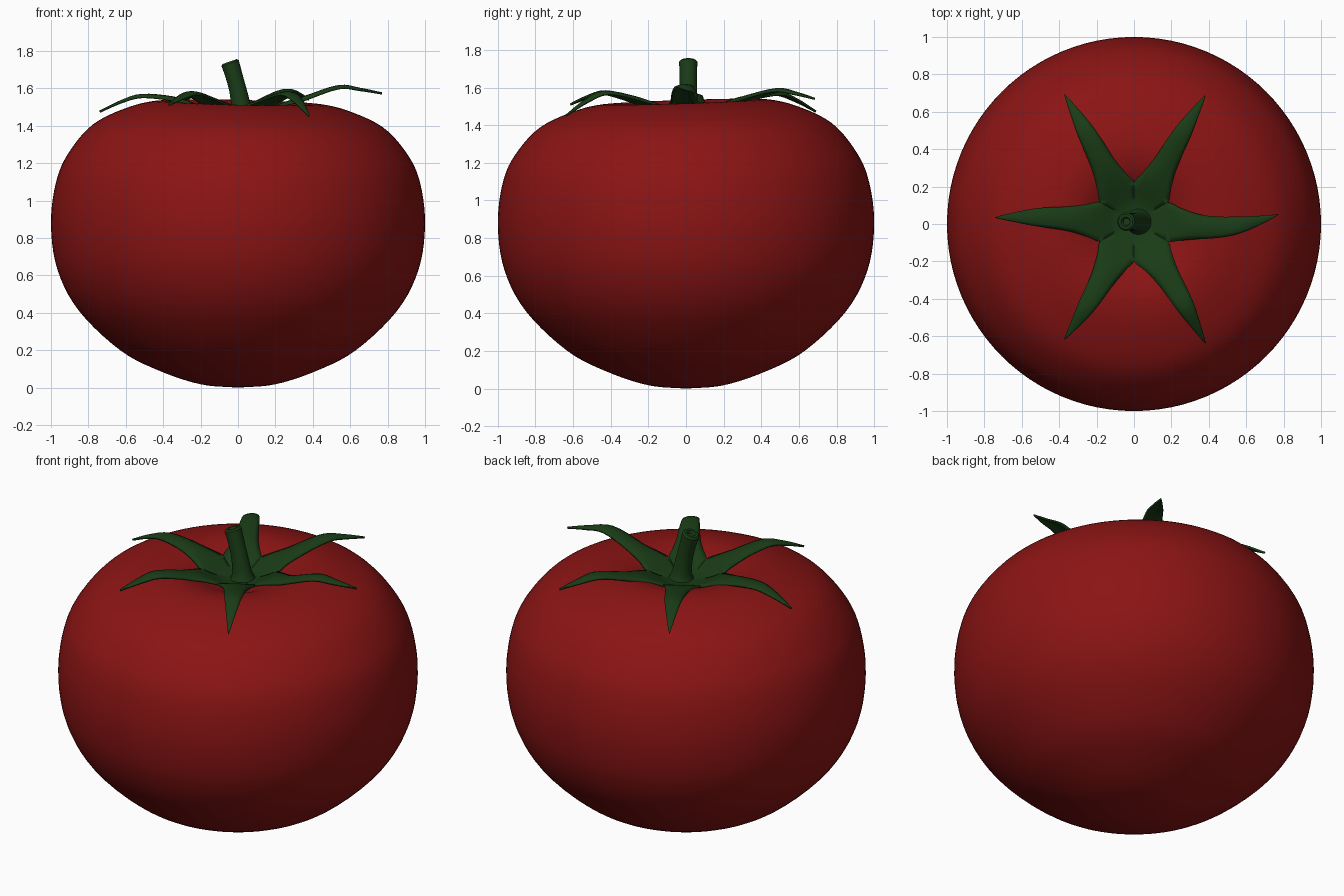
import bpy, bmesh, math
from mathutils import Vector

if "Cube" in bpy.data.objects:
    bpy.data.objects.remove(bpy.data.objects["Cube"])


def material(name, rgb):
    m = bpy.data.materials.new(name)
    m.diffuse_color = (*rgb, 1)
    m.use_nodes = True
    m.node_tree.nodes["Principled BSDF"].inputs["Base Color"].default_value = m.diffuse_color
    return m


def spline(pts, steps):
    """Catmull-Rom points through a short list."""
    p = [Vector(q) for q in pts]
    p = [2 * p[0] - p[1]] + p + [2 * p[-1] - p[-2]]
    out = []
    for i in range(1, len(p) - 2):
        a, b, c, d = p[i - 1:i + 3]
        for k in range(steps):
            t = k / steps
            out.append(0.5 * (2 * b + (c - a) * t + (2 * a - 5 * b + 4 * c - d) * t * t
                              + (3 * b - a - 3 * c + d) * t ** 3))
    return out + [p[-2]]


def finish(bm, name, mat, angle=None):
    bmesh.ops.remove_doubles(bm, verts=bm.verts, dist=0.0005)
    bmesh.ops.recalc_face_normals(bm, faces=bm.faces)
    me = bpy.data.meshes.new(name)
    bm.to_mesh(me)
    bm.free()
    ob = bpy.data.objects.new(name, me)
    bpy.context.collection.objects.link(ob)
    me.materials.append(mat)
    for f in me.polygons:
        f.use_smooth = True
    if angle:
        bpy.context.view_layer.objects.active = ob
        ob.select_set(True)
        bpy.ops.object.shade_smooth_by_angle(angle=angle)
        ob.select_set(False)
    return ob


def bridge(bm, rings, closed=True):
    for a, b in zip(rings, rings[1:]):
        n = len(a)
        for i in range(n if closed else n - 1):
            j = (i + 1) % n
            bm.faces.new((a[i], a[j], b[j], b[i]))


red = material("red_skin", (0.26, 0.007, 0.007))
green = material("green_leaf", (0.010, 0.045, 0.008))

# Fruit: lathed profile with a slightly uneven shoulder
profile = spline([(0, 0, 0), (0.2, 0, 0.018), (0.42, 0, 0.09), (0.63, 0, 0.2), (0.85, 0, 0.41),
                  (0.965, 0, 0.63), (1, 0, 0.87), (0.975, 0, 1.09), (0.91, 0, 1.245),
                  (0.775, 0, 1.4), (0.58, 0, 1.492), (0.42, 0, 1.525), (0.3, 0, 1.51),
                  (0.2, 0, 1.468), (0.1, 0, 1.43), (0, 0, 1.42)], 5)
bm = bmesh.new()
rings = []
for p in profile:
    r = max(p.x, 0)
    ring = []
    for i in range(96):
        a = math.tau * i / 96
        w = max(0, min(1, (p.z - 1.1) / 0.35)) * min(1, r / 0.3)
        z = p.z + w * 0.016 * math.cos(a - math.radians(125))
        ring.append(bm.verts.new((r * math.cos(a), r * math.sin(a), z)))
    rings.append(ring)
bridge(bm, rings)
finish(bm, "fruit", red)

# Calyx: six pointed sepals sharing a central dish
# tip x, tip y, tip z, peak z, sideways bend
sepals = [(0.77, 0.05, 1.573, 1.612, -0.04), (0.38, 0.685, 1.54, 1.592, 0.01),
          (-0.37, 0.69, 1.472, 1.575, -0.01), (-0.74, 0.035, 1.475, 1.565, -0.015),
          (-0.37, -0.615, 1.51, 1.58, 0.01), (0.38, -0.635, 1.452, 1.578, 0.01)]
centre = Vector((0, 0.012, 0))
bm = bmesh.new()
for k, (tx, ty, tz, pz, bend) in enumerate(sepals):
    tip = Vector((tx, ty, 0)) - centre
    L = tip.length
    base = math.radians(60 * k)
    turn = math.atan2(tip.y, tip.x) - base
    turn = (turn + math.pi) % math.tau - math.pi
    # x = distance, y = half width, z = height
    path = spline([(0, 0, 1.44), (0.1, 0.0577, 1.455), (0.18, 0.104, 1.49), (0.25, 0.086, 1.522),
                   (0.35, 0.064, 1.552), (0.5 * L / 0.72, 0.047, pz),
                   (0.61 * L / 0.72, 0.026, pz * 0.62 + tz * 0.38), (L, 0.001, tz)], 4)
    rows = []
    for p in path:
        f = max(0, min(1, (p.x - 0.18) / (L - 0.18)))
        ang = base + turn * f
        d = Vector((math.cos(ang), math.sin(ang), 0))
        s = Vector((-d.y, d.x, 0))
        row = []
        for i in range(-3, 4):
            t = i / 3
            side = p.y * t + bend * math.sin(math.pi * f)
            droop = 0.25 * p.y * t * t * min(1, f * 4)
            row.append(bm.verts.new(centre + d * p.x + s * side + Vector((0, 0, p.z - droop))))
        rows.append(row)
    bridge(bm, rows, closed=False)
calyx = finish(bm, "calyx", green)
sol = calyx.modifiers.new("thickness", "SOLIDIFY")
sol.thickness = 0.012
sol.offset = 0

# Stem: leaning tube, flared at the base, dimpled cut end
path = spline([(0.025, 0.012, 1.42), (0.02, 0.012, 1.48), (0.002, 0.012, 1.58),
               (-0.022, 0.012, 1.67), (-0.042, 0.012, 1.735)], 4)
radii = spline([(0.09, 0, 0), (0.058, 0, 0), (0.047, 0, 0), (0.046, 0, 0), (0.049, 0, 0)], 4)
stations = [(p, r.x) for p, r in zip(path, radii)]
axis = Vector((-0.35, 0, 1)).normalized()
end = path[-1]
stations += [(end + axis * 0.009, 0.04), (end + axis * 0.009, 0.026),
             (end - axis * 0.008, 0.019), (end - axis * 0.008, 0)]
bm = bmesh.new()
rings = []
for k, (p, r) in enumerate(stations):
    n = axis if k >= len(path) - 1 else (path[k + 1] - path[max(k - 1, 0)]).normalized()
    u = Vector((0, 1, 0)).cross(n).normalized()
    v = n.cross(u)
    rings.append([bm.verts.new(p + (u * math.cos(a) + v * math.sin(a)) * r)
                  for a in (math.tau * i / 24 for i in range(24))])
bridge(bm, rings)
finish(bm, "stem", green, math.radians(40))
